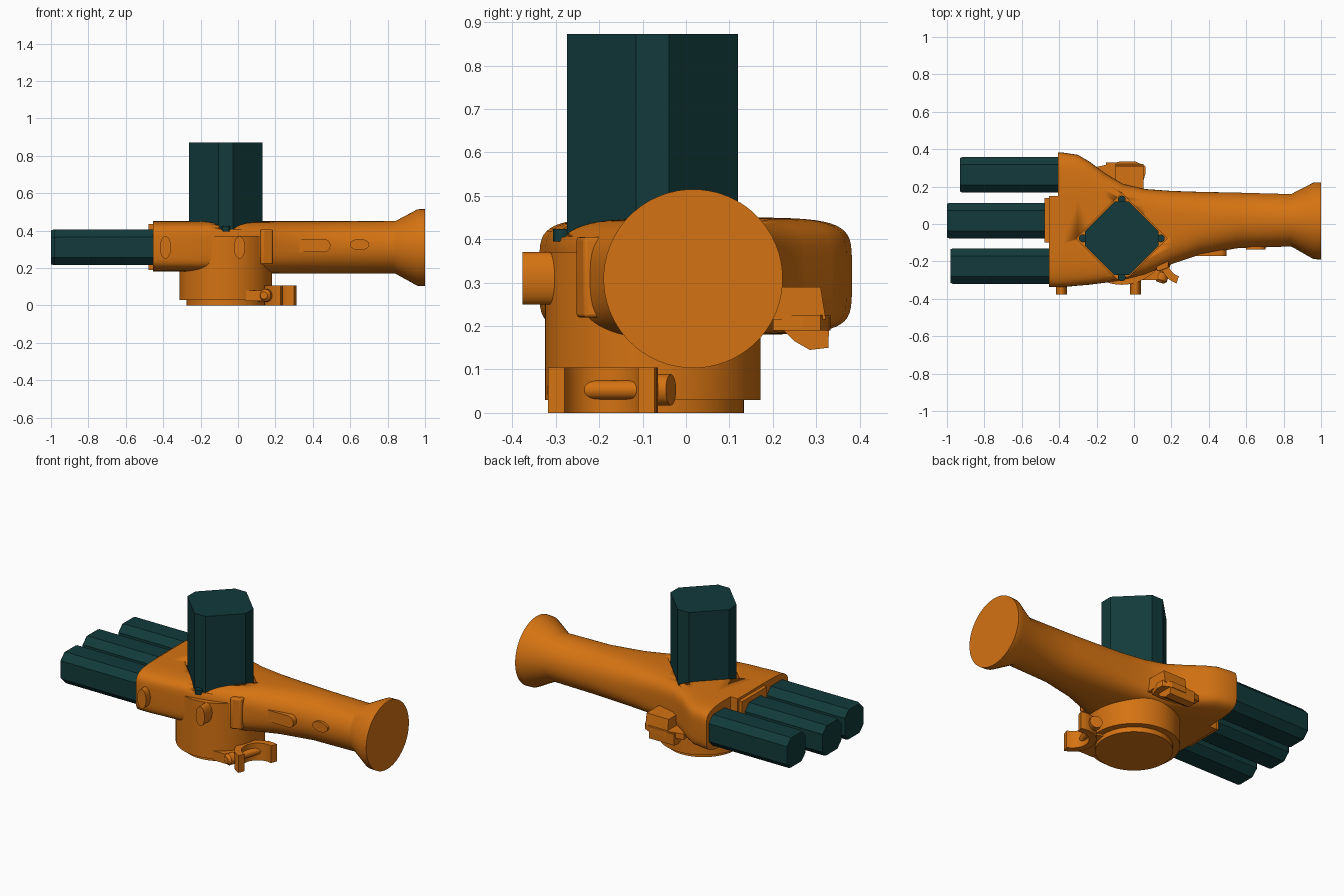
import bpy, bmesh, math
from mathutils import Vector

old = bpy.data.objects.get("Cube")
if old:
    bpy.data.objects.remove(old, do_unlink=True)


def material(name, rgb):
    m = bpy.data.materials.new(name)
    m.use_nodes = True
    c = (*rgb, 1)
    m.diffuse_color = c
    m.node_tree.nodes["Principled BSDF"].inputs["Base Color"].default_value = c
    return m


ORANGE = material("orange", (0.66, 0.17, 0.006))
TEAL = material("dark_teal", (0.006, 0.042, 0.043))


def finish(name, bm, mat, smooth=True):
    bmesh.ops.recalc_face_normals(bm, faces=bm.faces)
    me = bpy.data.meshes.new(name)
    bm.to_mesh(me)
    bm.free()
    me.materials.append(mat)
    ob = bpy.data.objects.new(name, me)
    bpy.context.collection.objects.link(ob)
    bpy.context.view_layer.objects.active = ob
    if smooth:
        for o in bpy.context.selected_objects:
            o.select_set(False)
        ob.select_set(True)
        bpy.ops.object.shade_smooth_by_angle(angle=math.radians(30))
    return ob


def loft(name, rings, mat, smooth=True):
    """Skin matching rings of points and cap both ends."""
    bm = bmesh.new()
    vs = [[bm.verts.new(p) for p in r] for r in rings]
    n = len(rings[0])
    for a, b in zip(vs, vs[1:]):
        for i in range(n):
            j = (i + 1) % n
            bm.faces.new((a[i], a[j], b[j], b[i]))
    bm.faces.new(vs[0])
    bm.faces.new(vs[-1])
    return finish(name, bm, mat, smooth)


def prism(name, pts, axis, lo, hi, mat=ORANGE, smooth=True):
    """Extrude a 2D outline along an axis."""
    put = {"x": lambda p, h: (h, *p), "y": lambda p, h: (p[0], h, p[1]),
           "z": lambda p, h: (*p, h)}[axis]
    return loft(name, [[put(p, h) for p in pts] for h in (lo, hi)], mat, smooth)


def box(name, x0, x1, y0, y1, z0, z1, mat=ORANGE):
    return prism(name, [(x0, y0), (x1, y0), (x1, y1), (x0, y1)], "z", z0, z1, mat, False)


def ellipse(cx, cy, rx, ry, n=32):
    return [(cx + rx * math.cos(2 * math.pi * i / n),
             cy + ry * math.sin(2 * math.pi * i / n)) for i in range(n)]


def octagon(cx, cy, r, f):
    return [(cx + a, cy + b) for a, b in ((r, -f), (r, f), (f, r), (-f, r),
                                          (-r, f), (-r, -f), (-f, -r), (f, -r))]


def stadium(x0, x1, cz, r, n=8):
    pts = []
    for cx, start in ((x1 - r, -90), (x0 + r, 90)):
        for i in range(n + 1):
            a = math.radians(start + 180 * i / n)
            pts.append((cx + r * math.cos(a), cz + r * math.sin(a)))
    return pts


def cut(target, cutter):
    m = target.modifiers.new("cut", "BOOLEAN")
    m.operation = "DIFFERENCE"
    m.solver = "EXACT"
    m.object = cutter
    cutter.hide_render = True
    bpy.context.view_layer.objects.active = target
    bpy.ops.object.modifier_apply(modifier=m.name)
    bpy.data.objects.remove(cutter, do_unlink=True)


# Body: broad rounded block blending into a round handle with a flared end
# x, y min, y max, z min, z max, squareness
sections = [
    (-0.455, -0.338, 0.382, 0.18, 0.45, 5.5),
    (-0.38, -0.338, 0.382, 0.18, 0.45, 5.5),
    (-0.30, -0.33, 0.37, 0.18, 0.45, 5.5),
    (-0.24, -0.325, 0.335, 0.18, 0.45, 5.5),
    (-0.16, -0.315, 0.275, 0.178, 0.45, 5.2),
    (-0.06, -0.30, 0.215, 0.175, 0.45, 4.6),
    (0.06, -0.27, 0.187, 0.172, 0.45, 3.8),
    (0.20, -0.215, 0.177, 0.17, 0.45, 3.0),
    (0.35, -0.165, 0.172, 0.17, 0.45, 2.5),
    (0.55, -0.13, 0.168, 0.17, 0.45, 2.1),
    (0.84, -0.12, 0.16, 0.17, 0.45, 2.0),
    (0.96, -0.188, 0.222, 0.104, 0.514, 2.0),
    (1.0, -0.19, 0.223, 0.103, 0.515, 2.0),
]
rings = []
for x, y0, y1, z0, z1, e in sections:
    ring = []
    for i in range(56):
        a = 2 * math.pi * (i + 0.5) / 56
        c, s = math.cos(a), math.sin(a)
        ring.append((x, (y0 + y1) / 2 + (y1 - y0) / 2 * math.copysign(abs(c) ** (2 / e), c),
                     (z0 + z1) / 2 + (z1 - z0) / 2 * math.copysign(abs(s) ** (2 / e), s)))
    rings.append(ring)
body = loft("body", rings, ORANGE)

# Step in the end face and diamond pocket in the top
CX, CY = -0.065, -0.077
cut(body, box("step_cutter", -0.6, -0.405, 0.15, 0.6, 0.0, 0.6))
cut(body, prism("pocket_cutter", ellipse(CX, CY, 0.243, 0.243, 4), "z", 0.405, 0.6))

# Upright block and the four small pegs in the pocket corners
prism("upright_block", octagon(CX, CY, 0.197, 0.038), "z", 0.39, 0.872, TEAL, False)
for i, (dx, dy) in enumerate(((1, 0), (0, 1), (-1, 0), (0, -1))):
    prism(f"corner_peg_{i + 1}", ellipse(CX + dx * 0.208, CY + dy * 0.208, 0.021, 0.021, 16),
          "z", 0.395, 0.424, TEAL)

# Three side prongs
for i, (y, x0, x1) in enumerate(((-0.225, -0.98, -0.44), (0.018, -1.0, -0.44),
                                 (0.263, -0.93, -0.39))):
    prism(f"prong_{i + 1}", octagon(y, 0.31, 0.095, 0.055), "x", x0 + 0.012, x1, TEAL, False)
    loft(f"prong_tip_{i + 1}", [[(x0 + d, *p) for p in octagon(y, 0.31, r, f)]
                                for d, r, f in ((0.0, 0.09, 0.052), (0.012, 0.095, 0.055))],
         TEAL, False)
box("end_plate", -0.478, -0.45, -0.10, 0.14, 0.19, 0.435)

# Round base under the body
prism("base_drum", ellipse(CX, CY, 0.248, 0.248, 64), "z", 0.03, 0.37)
prism("base_foot", ellipse(CX, CY, 0.21, 0.21, 64), "z", 0.0, 0.035)

# Front knobs, ridge and buttons
for i, x in enumerate((-0.388, 0.008)):
    prism(f"front_knob_{i + 1}", ellipse(x, 0.31, 0.03, 0.06, 24), "y", -0.377, -0.25)
ridge = prism("front_ridge", [(0.12, -0.25), (0.135, -0.253), (0.185, -0.235),
                              (0.185, -0.15), (0.12, -0.15)], "z", 0.22, 0.405)
bev = ridge.modifiers.new("round", "BEVEL")
bev.width, bev.segments = 0.015, 3
prism("long_button", stadium(0.30, 0.495, 0.32, 0.035), "y", -0.172, -0.08)
prism("small_button", ellipse(0.65, 0.325, 0.052, 0.03), "y", -0.137, -0.08)

# Open clip beside the base, with its mount and cross bolt
gx, gy = 0.27, -0.195
out = math.atan2(gy - CY, gx - CX)
arc = [out + math.pi / 2 + math.pi * i / 20 for i in range(21)]
clip = [(gx + 0.13 * math.cos(a), gy + 0.13 * math.sin(a)) for a in arc]
clip += [(gx + 0.09 * math.cos(a), gy + 0.09 * math.sin(a)) for a in reversed(arc)]
prism("clip", clip, "z", 0.0, 0.105)
u = Vector((math.cos(out), math.sin(out), 0))
v = Vector((-u.y, u.x, 0))


def along(r, t):
    p = Vector((CX, CY, 0)) + u * r + v * t
    return p.x, p.y


prism("clip_mount", [along(0.15, -0.06), along(0.25, -0.06), along(0.25, 0.06),
                     along(0.15, 0.06)], "z", 0.02, 0.08, ORANGE, False)
bolt = []
for t, r in ((-0.155, 0.02), (-0.14, 0.034), (-0.10, 0.034), (-0.095, 0.022),
             (0.10, 0.022), (0.105, 0.036), (0.14, 0.036)):
    bolt.append([(*along(0.27 + r * c, t), 0.053 + s * r) for c, s in ellipse(0, 0, 1, 1, 20)])
loft("clip_bolt", bolt, ORANGE)
box("clip_lug", 0.04, 0.15, -0.30, -0.16, 0.022, 0.08)

# Rear lever
prism("rear_lever", [(-0.19, 0.20), (-0.20, 0.305), (-0.08, 0.333), (0.01, 0.333),
                     (0.06, 0.31), (0.062, 0.27), (0.04, 0.20)], "z", 0.19, 0.225, ORANGE, False)
prism("rear_lever_tip", [(0.21, 0.205), (0.33, 0.22), (0.328, 0.15), (0.285, 0.145),
                         (0.25, 0.165)], "x", -0.15, 0.02, ORANGE, False)
prism("rear_lever_arm", [(0.15, 0.29), (0.31, 0.29), (0.322, 0.215), (0.15, 0.215)],
      "x", -0.10, 0.05, ORANGE, False)
